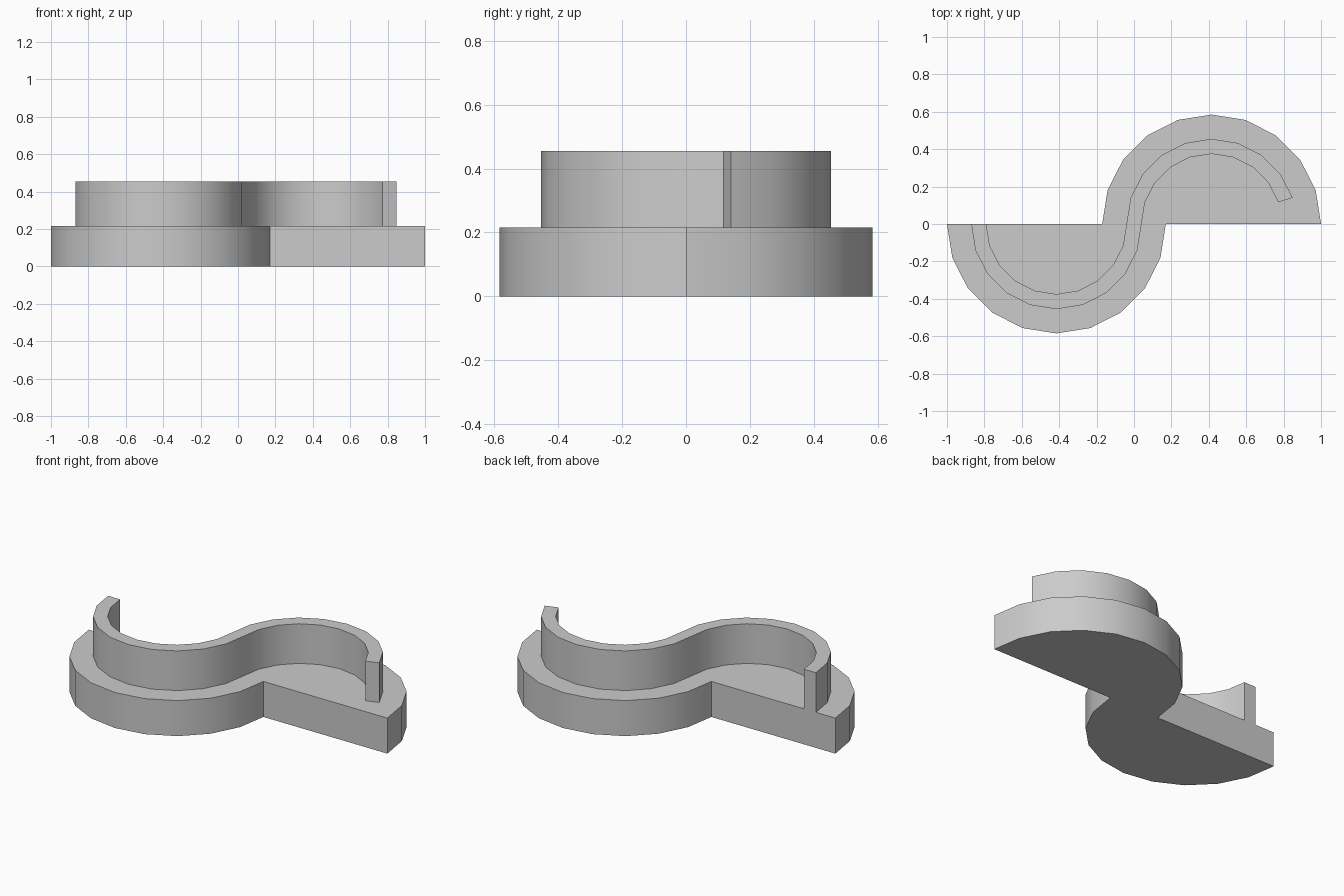
import bpy, bmesh
from math import cos, sin, radians

if "Cube" in bpy.data.objects:
    bpy.data.objects.remove(bpy.data.objects["Cube"])

CX = 0.415      # arc centres sit at x = -CX and +CX
BASE_TOP = 0.215
WALL_TOP = 0.455


def arc(cx, r, start, end):
    """Points on an arc in 18 degree steps."""
    step = 18 if end > start else -18
    return [(cx + r * cos(radians(a)), r * sin(radians(a)))
            for a in range(start, end + step, step)]


def s_path(left_r, right_r, right_end):
    """S-shaped line: lower left half circle, then upper right arc."""
    left = arc(-CX, left_r, 180, 360)
    right = arc(CX, right_r, 180, right_end)
    if abs(left[-1][0] - right[0][0]) < 1e-4:
        right = right[1:]
    return left + right


def extrude_outline(name, outline, z0, z1):
    bm = bmesh.new()
    face = bm.faces.new([bm.verts.new((x, y, z0)) for x, y in outline])
    top = bmesh.ops.extrude_face_region(bm, geom=[face], use_keep_orig=True)
    verts = [g for g in top["geom"] if isinstance(g, bmesh.types.BMVert)]
    bmesh.ops.translate(bm, verts=verts, vec=(0, 0, z1 - z0))
    bmesh.ops.recalc_face_normals(bm, faces=bm.faces[:])
    mesh = bpy.data.meshes.new(name)
    bm.to_mesh(mesh)
    bm.free()
    obj = bpy.data.objects.new(name, mesh)
    bpy.context.collection.objects.link(obj)
    bpy.ops.object.select_all(action='DESELECT')
    obj.select_set(True)
    bpy.context.view_layer.objects.active = obj
    bpy.ops.object.shade_smooth_by_angle(angle=radians(30))
    return obj


# Base: two opposed half discs joined through the middle
base_outline = arc(-CX, 0.585, 180, 360) + arc(CX, 0.585, 0, 180)
extrude_outline("base", base_outline, 0.0, BASE_TOP)

# Curved wall: S-shaped band of even thickness, cut short at the right end
outer = s_path(0.455, 0.375, 18)
inner = s_path(0.375, 0.455, 18)
extrude_outline("curved_wall", outer + inner[::-1], BASE_TOP, WALL_TOP)
